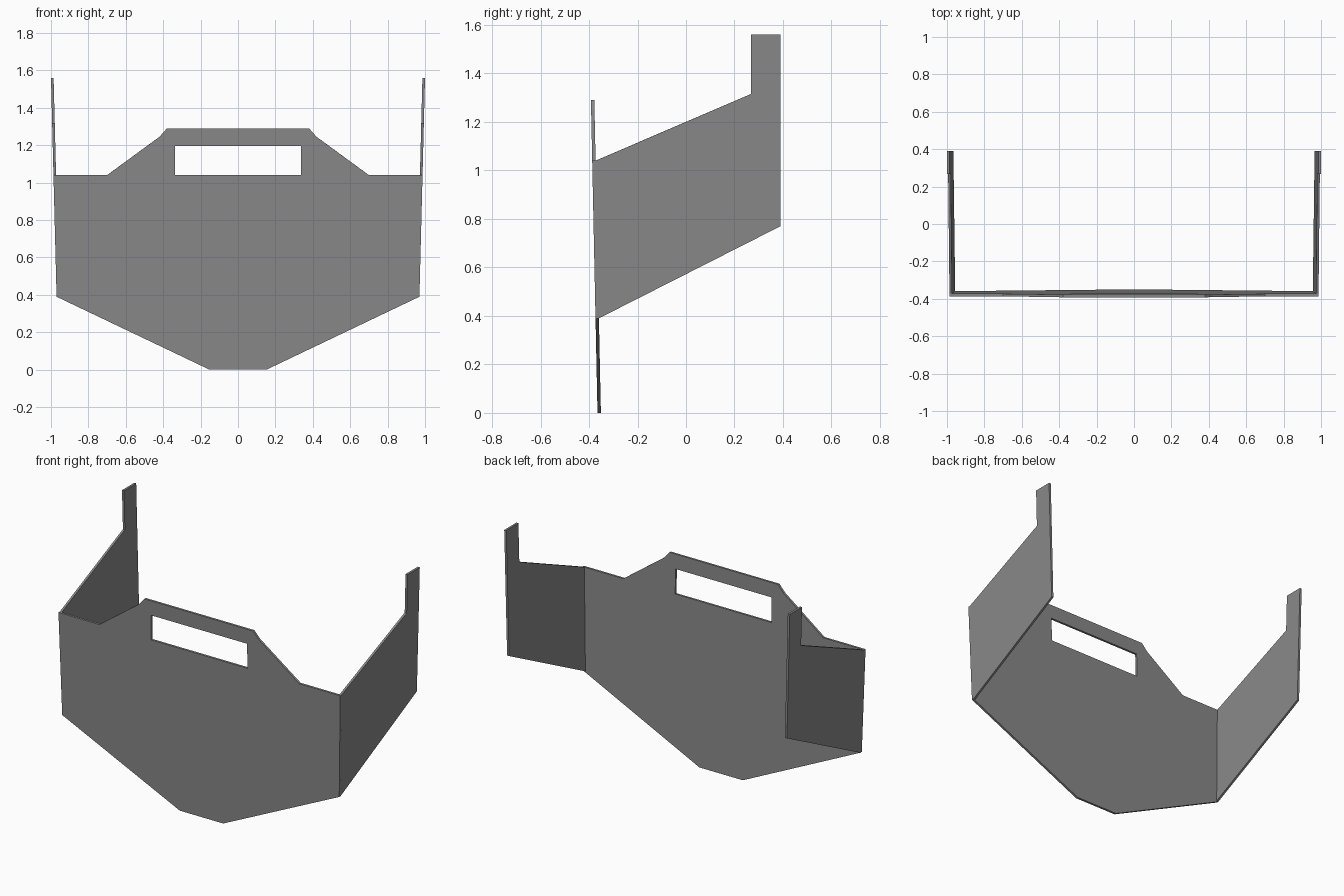
import bpy

cube = bpy.data.objects.get("Cube")
if cube:
    bpy.data.objects.remove(cube, do_unlink=True)

THICK = 0.014

# Single grey finish
grey = bpy.data.materials.new("plate grey")
grey.use_nodes = True
COLOUR = (0.25, 0.25, 0.25, 1)
grey.diffuse_color = COLOUR
grey.node_tree.nodes["Principled BSDF"].inputs["Base Color"].default_value = COLOUR


def front_y(z):
    """Front panel leans slightly forward as it rises."""
    return -0.365 - 0.021 * z


def side_x(z):
    """Side panels flare slightly outward as they rise."""
    return 0.96 + 0.0256 * z


def plate(name, verts, faces, mirror=False):
    mesh = bpy.data.meshes.new(name)
    mesh.from_pydata(verts, [], faces)
    mesh.materials.append(grey)
    obj = bpy.data.objects.new(name, mesh)
    bpy.context.collection.objects.link(obj)
    if mirror:
        m = obj.modifiers.new("Mirror", 'MIRROR')
        m.use_clip = True
    s = obj.modifiers.new("Thickness", 'SOLIDIFY')
    s.thickness = THICK
    s.offset = -1
    return obj


# Front panel with raised handle: half outline, mirrored across x
outline = [(0, 0), (0.152, 0), (side_x(0.39), 0.39), (side_x(1.04), 1.04),
           (0.70, 1.04), (0.337, 1.04), (0, 1.04),
           (0.42, 1.245), (0.38, 1.29), (0, 1.29), (0, 1.197), (0.337, 1.197)]
body = (0, 1, 2, 3, 4, 5, 6)
handle = (5, 4, 7, 8, 9, 10, 11)
plate("front_panel", [(x, front_y(z), z) for x, z in outline], [body, handle], True)

# Side panels with an upright tab at the rear
profile = [(front_y(0.39) + THICK, 0.39), (0.39, 0.77), (0.39, 1.56),
           (0.268, 1.56), (0.268, 1.315), (front_y(1.04) + THICK, 1.04)]
for name, side in (("left_side_panel", 1), ("right_side_panel", -1)):
    ring = tuple(range(len(profile)))
    plate(name, [(side * side_x(z), y, z) for y, z in profile], [ring[::side]])
